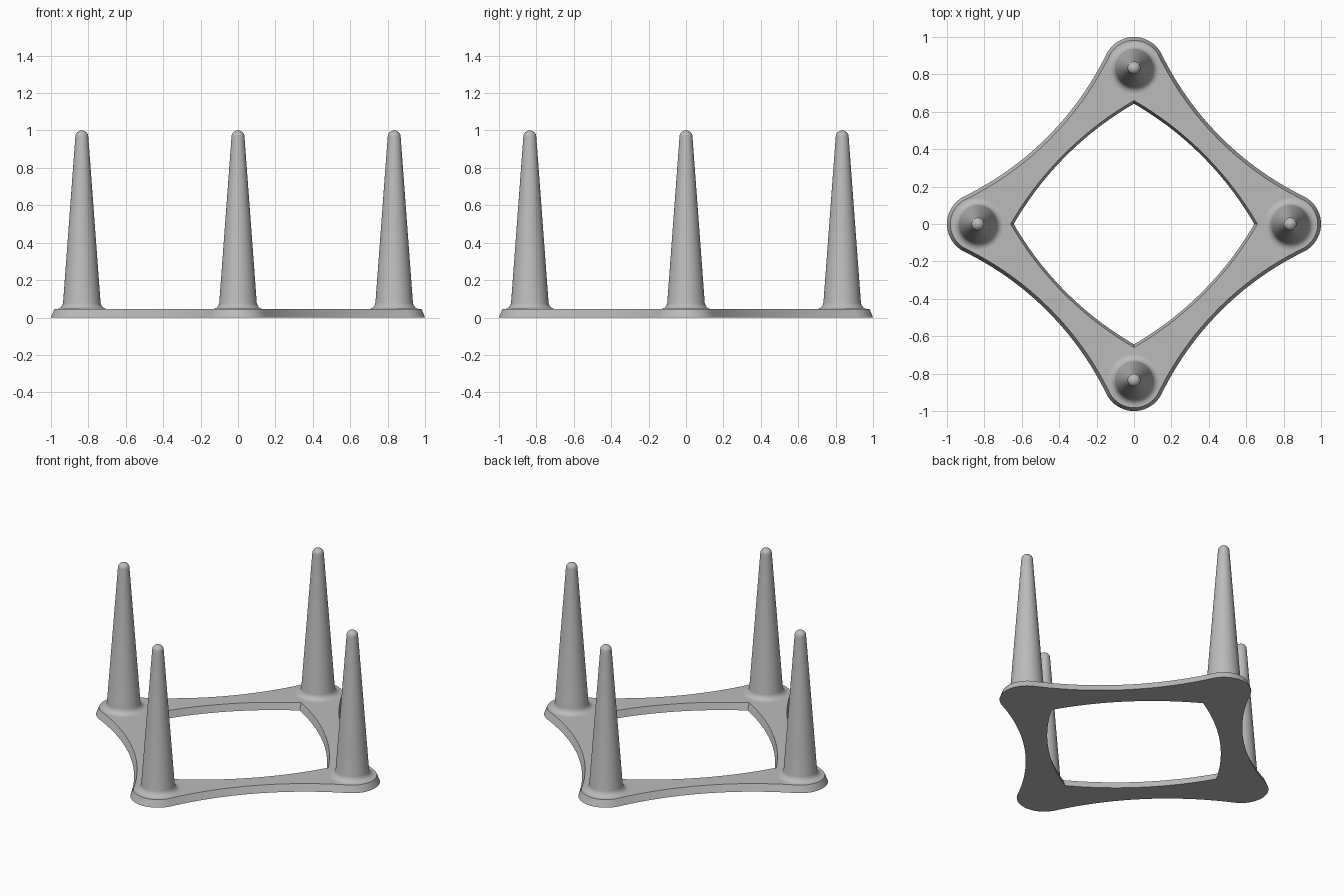
import bpy, bmesh, math
from mathutils import Vector

if "Cube" in bpy.data.objects:
    bpy.data.objects.remove(bpy.data.objects["Cube"])

grey = bpy.data.materials.new("plain grey")
grey.diffuse_color = (0.5, 0.5, 0.5, 1)
grey.use_nodes = True
grey.node_tree.nodes["Principled BSDF"].inputs["Base Color"].default_value = grey.diffuse_color

PEG_POS = 0.835      # distance of each peg from the middle
THICK = 0.045        # height of the base frame


def finish(bm, name, angle):
    bmesh.ops.recalc_face_normals(bm, faces=bm.faces[:])
    me = bpy.data.meshes.new(name)
    bm.to_mesh(me)
    bm.free()
    me.materials.append(grey)
    ob = bpy.data.objects.new(name, me)
    bpy.context.collection.objects.link(ob)
    bpy.ops.object.select_all(action='DESELECT')
    ob.select_set(True)
    bpy.context.view_layer.objects.active = ob
    bpy.ops.object.shade_smooth_by_angle(angle=math.radians(angle))
    return ob


def arc(cx, cy, r, a0, a1, n):
    """Points on an arc, angles in degrees, both ends included."""
    return [Vector((cx + r * math.cos(math.radians(a0 + (a1 - a0) * i / n)),
                    cy + r * math.sin(math.radians(a0 + (a1 - a0) * i / n))))
            for i in range(n + 1)]


def quarter_turns(points):
    """Repeat a quarter outline around the centre."""
    out = []
    for k in range(4):
        c, s = math.cos(k * math.pi / 2), math.sin(k * math.pi / 2)
        out += [Vector((c * p.x - s * p.y, s * p.x + c * p.y)) for p in points]
    return out


def outer_quarter(inset):
    """Half corner, concave side, half corner; from +x round to +y."""
    t = math.radians(26)
    cap = 1 - PEG_POS
    side = (PEG_POS + cap * (math.sin(t) - math.cos(t))) / (math.cos(t) - math.sin(t))
    centre = cap * math.cos(t) + side * math.cos(t)
    r = cap - inset
    pts = arc(PEG_POS, 0, r, 0, 64, 10)
    pts += arc(centre, centre, side + inset, 244, 206, 24)[1:-1]
    pts += arc(0, PEG_POS, r, 26, 90, 10)[:-1]
    return pts


def inner_quarter(corner):
    """Outward bowed side between two pointed corners."""
    half = 15
    chord = corner * math.sqrt(2)
    r = chord / (2 * math.sin(math.radians(half)))
    c = corner / 2 - r * math.cos(math.radians(half)) / math.sqrt(2)
    n = 44 - 1
    return arc(c, c, r, 45 - half, 45 + half, n + 1)[:-1]


# base frame: four outline loops joined into a ring with sloping walls
bm = bmesh.new()
loops = []
for pts, z in ((outer_quarter(0), 0), (outer_quarter(0.018), THICK),
               (inner_quarter(0.66), THICK), (inner_quarter(0.643), 0)):
    loops.append([bm.verts.new((p.x, p.y, z)) for p in quarter_turns(pts)])
for a, b in ((0, 1), (2, 3)):                       # outer and inner walls
    n = len(loops[a])
    for i in range(n):
        j = (i + 1) % n
        bm.faces.new((loops[a][i], loops[a][j], loops[b][j], loops[b][i]))
for a, b in ((1, 2), (3, 0)):                       # top and underside
    edges = []
    for lp in (loops[a], loops[b]):
        edges += [bm.edges.get((lp[i], lp[(i + 1) % len(lp)])) for i in range(len(lp))]
    bmesh.ops.bridge_loops(bm, edges=edges)
finish(bm, "base_frame", 30)

# pegs: flared foot, tapered shaft and rounded tip, turned around their axis
profile = [(0.138 - 0.038 * math.sin(a), THICK + 0.038 * (1 - math.cos(a)))
           for a in (math.radians(14 * i) for i in range(7))]
profile += [(0.0345 * math.cos(a), 0.968 + 0.032 * math.sin(a))
            for a in (math.radians(15 * i) for i in range(6))]
SEG = 40
for name, x, y in (("right_peg", 1, 0), ("back_peg", 0, 1),
                   ("left_peg", -1, 0), ("front_peg", 0, -1)):
    bm = bmesh.new()
    rings = [[bm.verts.new((x * PEG_POS + r * math.cos(2 * math.pi * k / SEG),
                            y * PEG_POS + r * math.sin(2 * math.pi * k / SEG), z))
              for k in range(SEG)] for r, z in profile]
    for lo, hi in zip(rings, rings[1:]):
        for k in range(SEG):
            m = (k + 1) % SEG
            bm.faces.new((lo[k], lo[m], hi[m], hi[k]))
    tip = bm.verts.new((x * PEG_POS, y * PEG_POS, 1))
    for k in range(SEG):
        bm.faces.new((rings[-1][k], rings[-1][(k + 1) % SEG], tip))
    finish(bm, name, 40)
